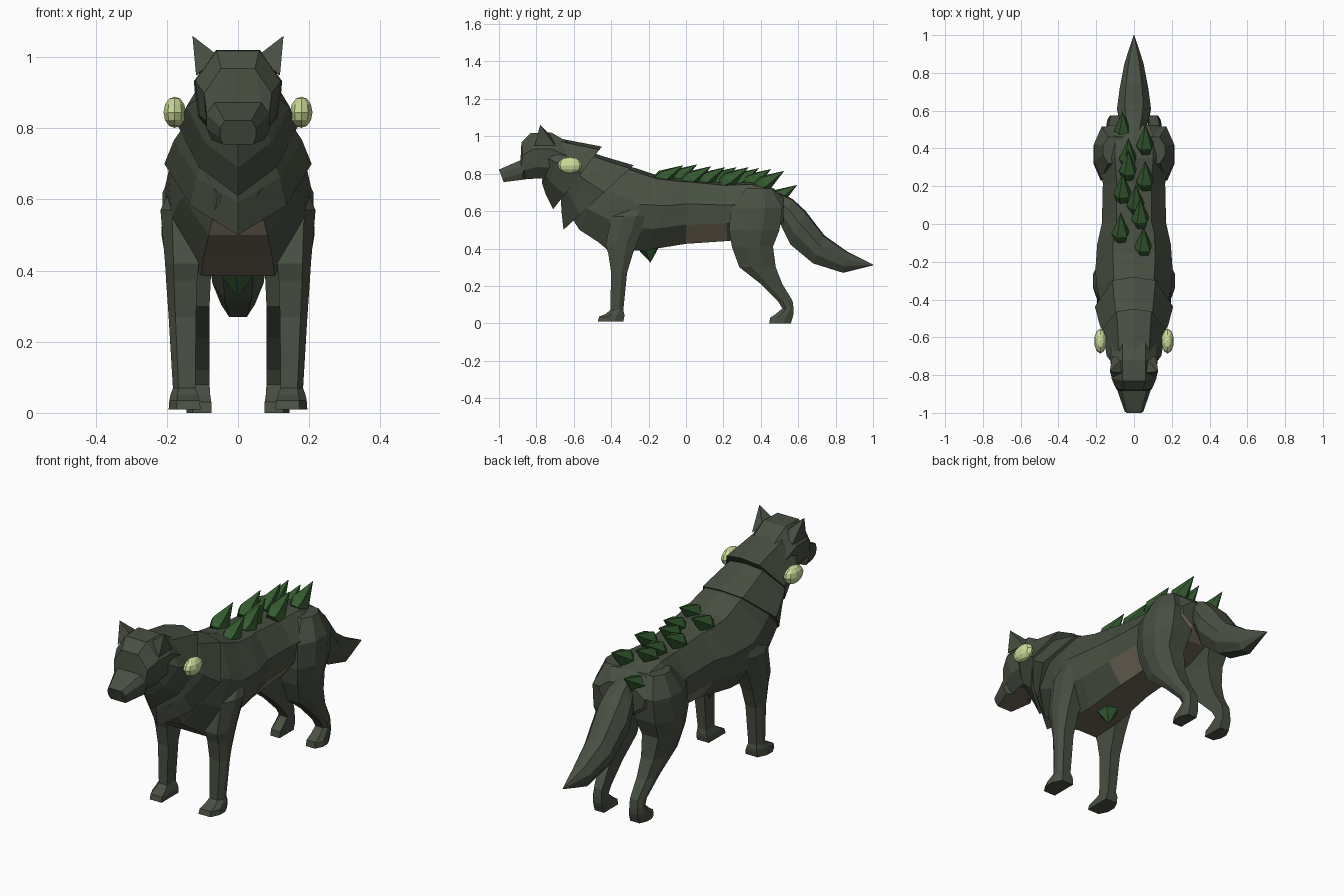
import bpy
import bmesh
from mathutils import Vector

default_cube = bpy.data.objects.get("Cube")
if default_cube:
    bpy.data.objects.remove(default_cube, do_unlink=True)


def make_material(name, red, green, blue):
    mat = bpy.data.materials.new(name)
    mat.use_nodes = True
    colour = (red, green, blue, 1)
    mat.diffuse_color = colour
    mat.node_tree.nodes["Principled BSDF"].inputs["Base Color"].default_value = colour
    return mat


fur = make_material("dark moss fur", .066, .08, .055)
belly_fur = make_material("brown belly fur", .15, .128, .092)
tan_fur = make_material("tan flank fur", .17, .15, .105)
thorn_green = make_material("thorn green", .035, .105, .03)
pale_green = make_material("pale green", .61, .72, .32)


def loft(name, rings, materials=(fur,)):
    """Skin a list of equal-length rings and cap both ends."""
    bm = bmesh.new()
    loops = [[bm.verts.new(p) for p in ring] for ring in rings]
    count = len(loops[0])
    for a, b in zip(loops, loops[1:]):
        for i in range(count):
            j = (i + 1) % count
            bm.faces.new((a[i], a[j], b[j], b[i]))
    bm.faces.new(loops[0])
    bm.faces.new(loops[-1])
    bmesh.ops.remove_doubles(bm, verts=bm.verts, dist=.0005)
    bmesh.ops.recalc_face_normals(bm, faces=bm.faces)
    mesh = bpy.data.meshes.new(name)
    bm.to_mesh(mesh)
    bm.free()
    for mat in materials:
        mesh.materials.append(mat)
    obj = bpy.data.objects.new(name, mesh)
    bpy.context.collection.objects.link(obj)
    return obj


# Half cross-sections: (share of width, share of the way from top to bottom)
ROUND = [(0, 0), (.55, .04), (1, .38), (.95, .7), (.5, 1)]
POINTED = [(0, 0), (.55, .05), (1, .42), (.65, .76), (0, 1)]
BOXY = [(0, 0), (.5, 0), (1, .35), (.9, .75), (.5, 1)]
MUZZLE = [(0, 0), (.75, 0), (1, .3), (1, .7), (.85, 1)]


def section(half, top_y, top_z, low_y, low_z, width):
    """A symmetric ring hung between a top and a bottom point."""
    top, low = Vector((0, top_y, top_z)), Vector((0, low_y, low_z))
    right = [top.lerp(low, t) + Vector((s * width, 0, 0)) for s, t in half]
    left = [Vector((-p.x, p.y, p.z)) for p in reversed(right) if p.x > 0]
    return right + left


def sections(half, table):
    return [section(half, *row) for row in table]


# Torso from neck to rump
torso = loft("torso", sections(ROUND, [
    (-.58, .90, -.64, .61, .11),
    (-.40, .86, -.57, .50, .165),
    (-.27, .83, -.47, .435, .195),
    (-.15, .79, -.41, .385, .205),
    (-.04, .775, -.22, .39, .195),
    (.01, .77, 0, .425, .17),
    (.21, .75, .22, .44, .165),
    (.35, .755, .34, .45, .185),
    (.47, .72, .46, .49, .175),
    (.525, .67, .52, .54, .13),
]), (fur, belly_fur, tan_fur))
for face in torso.data.polygons:
    c, n = face.center, face.normal
    if 0 < c.y < .25 and c.z < .52 and abs(n.x) > .4:
        face.material_index = 2
    elif n.z < -.35 and c.z < .6 and abs(c.x) < .12:
        face.material_index = 1

# Overlapping fur collars, pointed below the throat
loft("front_collar", sections(POINTED, [
    (-.75, 1.0, -.77, .75, .1),
    (-.66, .985, -.75, .69, .145),
    (-.45, .945, -.71, .61, .168),
]))
loft("rear_collar", sections(POINTED, [
    (-.58, .94, -.67, .68, .135),
    (-.45, .895, -.665, .59, .18),
    (-.28, .845, -.655, .50, .207),
]))

# Head and muzzle, with a brown underside
head = loft("head", sections(MUZZLE, [
    (-1.0, .822, -.975, .755, .05),
    (-.885, .872, -.87, .768, .088),
]) + sections(BOXY, [
    (-.88, .968, -.86, .77, .095),
    (-.83, 1.018, -.79, .775, .12),
    (-.72, 1.02, -.72, .77, .124),
    (-.60, .95, -.62, .76, .12),
]), (fur, belly_fur))
for face in head.data.polygons:
    if face.normal.z < -.8 and face.center.y < -.8:
        face.material_index = 1

# Tail
loft("tail", sections(ROUND, [
    (.49, .70, .50, .57, .05),
    (.57, .665, .51, .52, .075),
    (.64, .60, .56, .42, .09),
    (.74, .47, .68, .32, .076),
    (.86, .385, .84, .27, .05),
    (1.0, .315, 1.0, .31, .002),
]))


def leg_ring(side, z, front, back, inner, outer):
    """A six-sided horizontal ring for a leg."""
    third = (back - front) / 3
    bevel = outer - (outer - inner) / 4
    points = [(inner, front), (bevel, front), (outer, front + third),
              (outer, back - third), (bevel, back), (inner, back)]
    return [(side * x, y, z) for x, y in points]


FRONT_LEG = [
    (.68, -.27, -.17, .08, .165),
    (.57, -.40, -.2, .09, .218),
    (.42, -.43, -.265, .11, .205),
    (.37, -.415, -.285, .115, .202),
    (.27, -.40, -.315, .118, .195),
    (.07, -.405, -.335, .12, .183),
    (.05, -.43, -.33, .113, .19),
    (.035, -.465, -.33, .108, .193),
    (.01, -.472, -.335, .105, .195),
]
HIND_LEG = [
    (.72, .32, .46, .05, .165),
    (.62, .24, .515, .05, .212),
    (.5, .23, .50, .06, .215),
    (.41, .245, .465, .075, .2),
    (.3, .285, .48, .08, .175),
    (.21, .40, .515, .08, .155),
    (.12, .49, .57, .08, .14),
    (.08, .515, .575, .08, .14),
    (.05, .48, .575, .078, .143),
    (.03, .45, .57, .075, .145),
    (0, .445, .56, .075, .145),
]

# Paired parts: legs, ears and side orbs
for side, word in ((1, "left"), (-1, "right")):
    loft(word + "_front_leg", [leg_ring(side, *row) for row in FRONT_LEG])
    loft(word + "_hind_leg", [leg_ring(side, *row) for row in HIND_LEG])

    base = [(.05, -.79, 1.0), (.118, -.81, .95), (.115, -.70, .95), (.06, -.71, .99)]
    loft(word + "_ear", [[(side * x, y, z) for x, y, z in base],
                         [(side * .128, -.78, 1.06)] * len(base)])

    bpy.ops.mesh.primitive_uv_sphere_add(segments=10, ring_count=6, radius=1,
                                         location=(side * .178, -.62, .845))
    orb = bpy.context.object
    orb.name = word + "_orb"
    orb.scale = (.033, .066, .044)
    orb.data.materials.append(pale_green)


def thorn(name, base, tip, radius):
    """A faceted thorn, widest a little above its root."""
    base, tip = Vector(base), Vector(tip)
    turn = (tip - base).to_track_quat("Z", "Y")
    length = (tip - base).length
    sides = [(1, 0), (.4, .9), (-.7, .7), (-.9, -.4), (.1, -1)]
    rings = [[base + turn @ Vector((x * r, y * r, h * length)) for x, y in sides]
             for r, h in ((radius * .7, 0), (radius, .25), (0, 1))]
    loft(name, rings, (thorn_green,))


# Back thorns: sideways offset, then tip position
THORNS = [(-.06, .595, .74), (.06, .525, .815), (-.03, .455, .825), (-.03, .39, .83),
          (.06, .335, .835), (-.06, .27, .835), (.01, .21, .835), (.035, .135, .84),
          (-.07, .06, .85), (.05, -.015, .845)]
for number, (x, y, z) in enumerate(THORNS):
    thorn(f"back_thorn_{number}", (x, y - .145, z - .09), (x, y, z), .049)

# Belly thorn
thorn("belly_thorn", (0, -.2, .42), (0, -.19, .325), .055)
